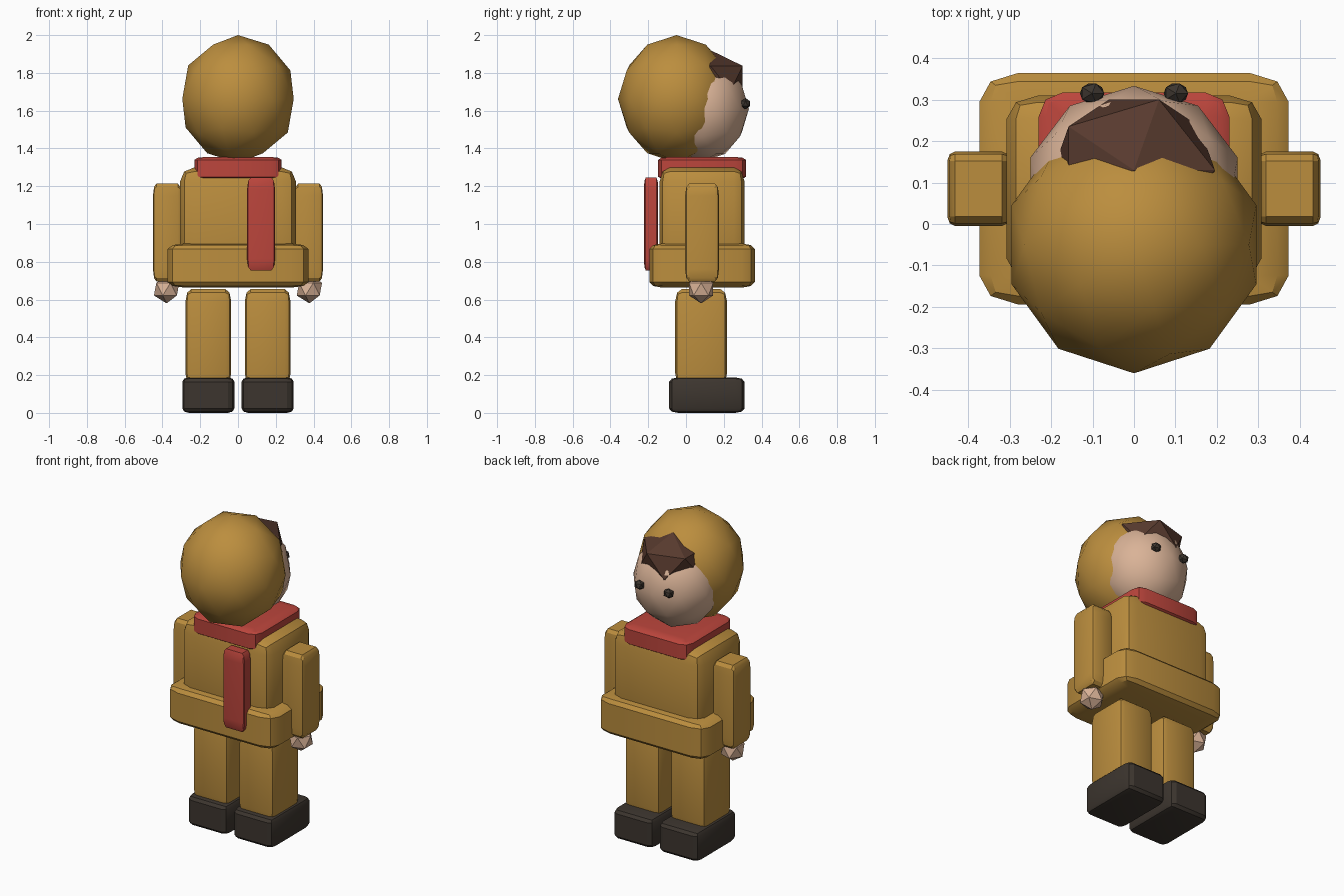
import bpy, bmesh, math
from mathutils import Matrix

if "Cube" in bpy.data.objects:
    bpy.data.objects.remove(bpy.data.objects["Cube"])


def material(name, rgb):
    m = bpy.data.materials.new(name)
    m.diffuse_color = (*rgb, 1)
    m.use_nodes = True
    m.node_tree.nodes["Principled BSDF"].inputs["Base Color"].default_value = m.diffuse_color
    return m


MUSTARD = material("mustard cloth", (0.50, 0.27, 0.048))
RED = material("red wool", (0.50, 0.06, 0.045))
SKIN = material("skin", (0.70, 0.45, 0.31))
BROWN = material("brown hair", (0.095, 0.042, 0.027))
DARK = material("dark leather", (0.046, 0.036, 0.028))


def finish(name, bm, centre, half, mat, smooth):
    # scale the unit shape, place it, and set its shading
    bmesh.ops.transform(bm, matrix=Matrix.Diagonal((*half, 1)), verts=bm.verts)
    me = bpy.data.meshes.new(name)
    bm.to_mesh(me)
    bm.free()
    ob = bpy.data.objects.new(name, me)
    bpy.context.collection.objects.link(ob)
    ob.location = centre
    me.materials.append(mat)
    if smooth:
        bpy.ops.object.select_all(action='DESELECT')
        ob.select_set(True)
        bpy.context.view_layer.objects.active = ob
        bpy.ops.object.shade_smooth_by_angle(angle=math.radians(30))
    return ob


def soft_box(name, centre, half, mat):
    # cube with a two-step bevel that stretches with the box
    bm = bmesh.new()
    bmesh.ops.create_cube(bm, size=2)
    bmesh.ops.bevel(bm, geom=bm.edges[:], offset=0.25, offset_type='OFFSET',
                    segments=2, profile=0.5, affect='EDGES')
    return finish(name, bm, centre, half, mat, True)


def ball(name, centre, radii, mat, level):
    # icosphere: level 1 is faceted, level 2 is smooth
    bm = bmesh.new()
    bmesh.ops.create_icosphere(bm, subdivisions=level, radius=1)
    return finish(name, bm, centre, radii, mat, level > 1)


Y = 0.085  # middle of the body, which faces +y

# head
ball("hood", (0, -0.05, 1.662), (0.31, 0.31, 0.338), MUSTARD, 2)
ball("face", (0, 0.083, 1.61), (0.263, 0.25, 0.28), SKIN, 2)
ball("hair_fringe", (0, 0.13, 1.77), (0.218, 0.2, 0.15), BROWN, 1)

# scarf
soft_box("scarf_collar", (0, Y, 1.295), (0.23, 0.232, 0.06), RED)
soft_box("scarf_tail", (0.122, -0.185, 1.0), (0.074, 0.038, 0.245), RED)

# jacket
soft_box("jacket_body", (0, Y, 1.0), (0.307, 0.225, 0.30), MUSTARD)
soft_box("jacket_hem", (0, Y, 0.78), (0.373, 0.279, 0.117), MUSTARD)

# paired parts
for side, s in (("left", -1), ("right", 1)):
    ball(side + "_eye", (s * 0.101, 0.315, 1.637), (0.033, 0.028, 0.03), DARK, 1)
    soft_box(side + "_sleeve", (s * 0.375, Y, 0.955), (0.075, 0.09, 0.26), MUSTARD)
    ball(side + "_hand", (s * 0.378, 0.08, 0.655), (0.075, 0.075, 0.075), SKIN, 1)
    soft_box(side + "_leg", (s * 0.157, 0.08, 0.40), (0.121, 0.137, 0.255), MUSTARD)
    soft_box(side + "_boot", (s * 0.157, 0.11, 0.094), (0.138, 0.2, 0.094), DARK)
